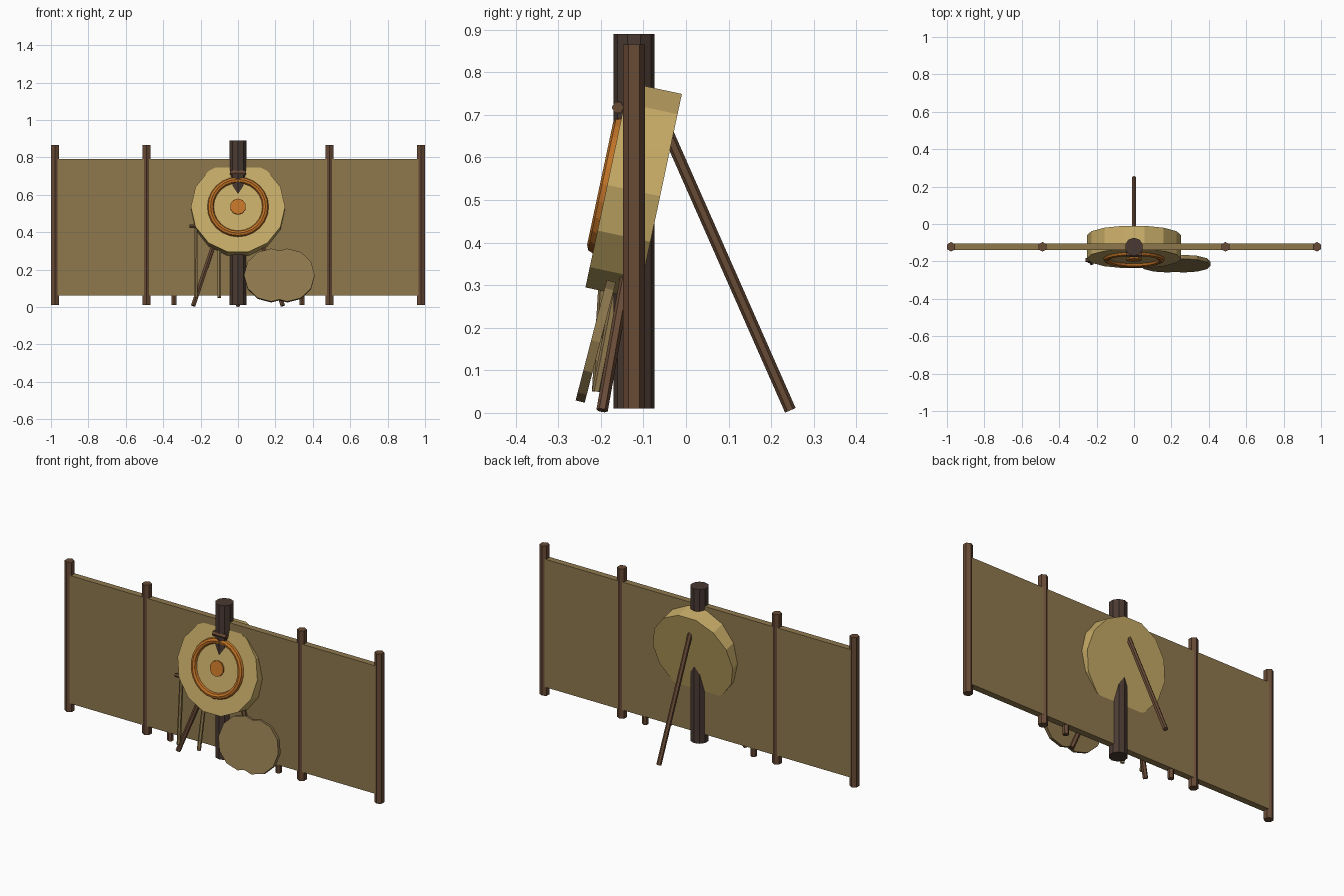
import bpy
from math import radians
from mathutils import Vector, Matrix

cube = bpy.data.objects.get("Cube")
if cube:
    bpy.data.objects.remove(cube, do_unlink=True)


def material(name, rgb):
    m = bpy.data.materials.new(name)
    m.use_nodes = True
    m.diffuse_color = (*rgb, 1)
    m.node_tree.nodes["Principled BSDF"].inputs["Base Color"].default_value = (*rgb, 1)
    return m


STRAW = material("straw", (0.57, 0.41, 0.136))
CANVAS = material("canvas", (0.275, 0.19, 0.076))
DARK = material("dark_wood", (0.068, 0.042, 0.032))
BROWN = material("brown_wood", (0.14, 0.07, 0.037))
ORANGE = material("orange_paint", (0.53, 0.17, 0.02))


def finish(name, mat):
    ob = bpy.context.object
    ob.name = ob.data.name = name
    ob.data.materials.append(mat)
    return ob


def rod(name, a, b, r, sides, mat):
    """Straight cylinder between two points."""
    a, b = Vector(a), Vector(b)
    d = b - a
    bpy.ops.mesh.primitive_cylinder_add(vertices=sides, radius=r, depth=d.length)
    ob = finish(name, mat)
    turn = Vector((0, 0, 1)).rotation_difference(d).to_matrix().to_4x4()
    ob.matrix_world = Matrix.Translation((a + b) / 2) @ turn
    return ob


def leaning(tilt, centre):
    """Frame whose local z points forward and slightly up."""
    return Matrix.Translation(centre) @ Matrix.Rotation(radians(90 - tilt), 4, "X")


def disc(name, frame, r, near, far, sides, mat, spin=0):
    bpy.ops.mesh.primitive_cylinder_add(vertices=sides, radius=r, depth=far - near)
    ob = finish(name, mat)
    ob.matrix_world = frame @ Matrix.Translation((0, 0, (near + far) / 2)) @ Matrix.Rotation(radians(spin), 4, "Z")
    return ob


WALL_Y = -0.122

# Screen panel and its poles
bpy.ops.mesh.primitive_cube_add(size=1, location=(0, WALL_Y, 0.425))
panel = finish("screen_panel", CANVAS)
panel.scale = (1.956, 0.036, 0.73)
for side, label in ((-1, "right"), (1, "left")):
    for x, r, top, kind in ((0.978, 0.0255, 0.865, "outer"),
                            (0.489, 0.0255, 0.865, "inner"),
                            (0.342, 0.0165, 0.7, "hidden")):
        rod(f"{label}_{kind}_pole", (side * x, WALL_Y, 0.01), (side * x, WALL_Y, top), r, 6, BROWN)

# Central post with a cross peg
rod("centre_post", (0, WALL_Y, 0.01), (0, WALL_Y, 0.89), 0.0485, 10, DARK)
rod("cross_peg", (-0.042, -0.16, 0.717), (0.042, -0.16, 0.717), 0.0145, 6, BROWN)

# Tripod legs
apex = (0, -0.07, 0.72)
for x, y, label in ((-0.24, -0.197, "front_right_leg"), (0.24, -0.197, "front_left_leg"),
                    (0, 0.245, "back_leg")):
    rod(label, (x, y, 0.006), apex, 0.0135, 6, BROWN)

# Straw target with painted ring and centre
face = leaning(12, (0, -0.185, 0.535))
disc("target", face, 0.252, -0.127, 0, 14, STRAW, 90)
disc("target_centre", face, 0.043, -0.005, 0.009, 10, ORANGE)
bpy.ops.mesh.primitive_torus_add(major_segments=24, minor_segments=8,
                                 major_radius=0.147, minor_radius=0.017)
ring = finish("target_ring", ORANGE)
ring.matrix_world = face

# Two overlapping round shields leaning at the foot
for x, label in ((0.178, "right_shield"), (0.264, "left_shield")):
    disc(label, leaning(14.5, (x, -0.212, 0.168)), 0.146, -0.011, 0.011, 12, CANVAS)

# Sticks leaning beside the target
rod("headed_stick", (-0.227, -0.21, 0.05), (-0.225, -0.187, 0.43), 0.011, 6, CANVAS)
rod("stick_head", (-0.26, -0.192, 0.432), (-0.19, -0.192, 0.432), 0.011, 6, BROWN)
rod("short_stick", (-0.1, -0.21, 0.05), (-0.1, -0.155, 0.33), 0.011, 6, CANVAS)
